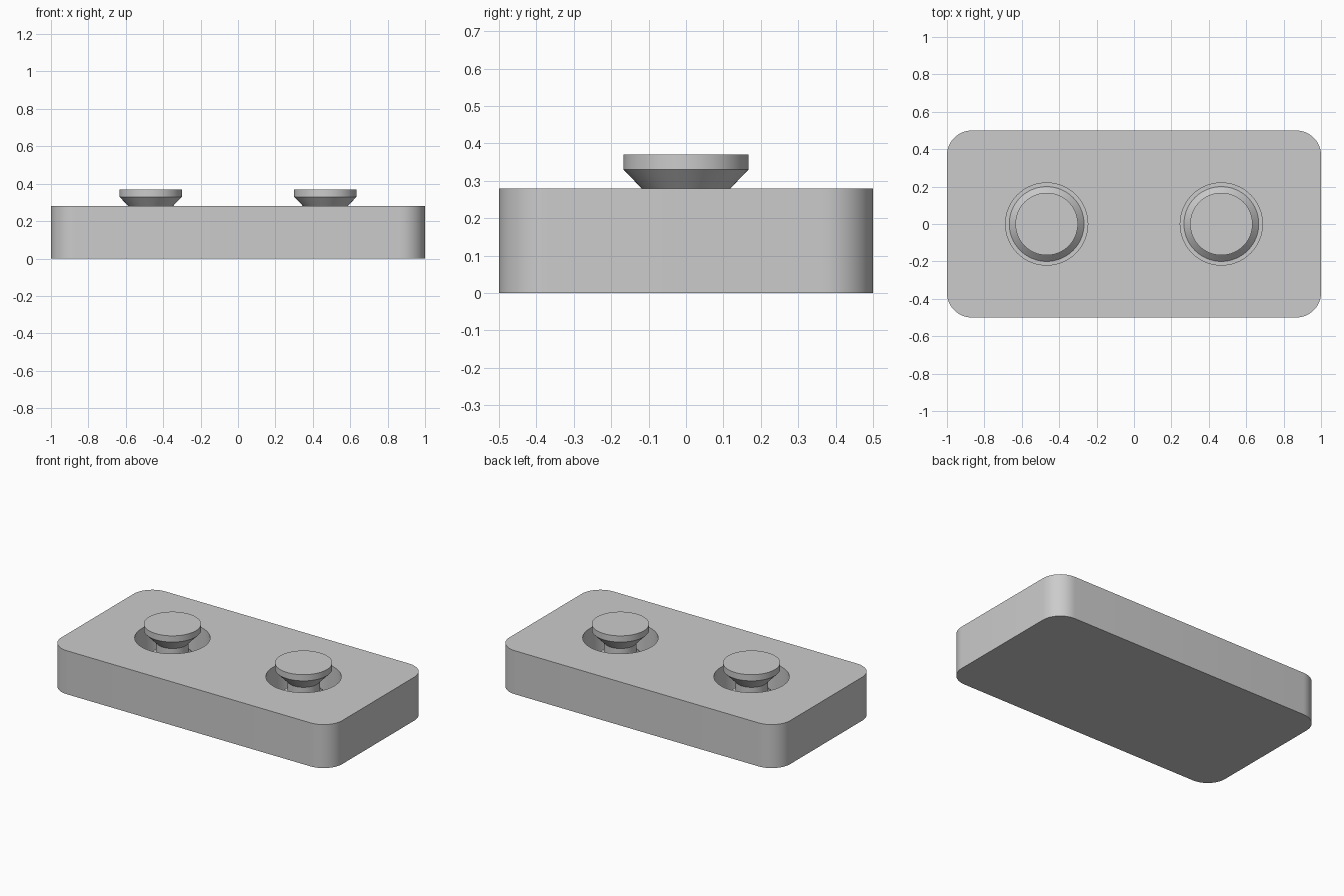
import bpy, bmesh, math

if "Cube" in bpy.data.objects:
    bpy.data.objects.remove(bpy.data.objects["Cube"])

gray = bpy.data.materials.new("light_gray")
gray.diffuse_color = (0.6, 0.6, 0.6, 1)
gray.use_nodes = True
gray.node_tree.nodes["Principled BSDF"].inputs["Base Color"].default_value = gray.diffuse_color

STUD_X = 0.467
FLOOR = 0.095


def add_object(name, bm):
    bmesh.ops.recalc_face_normals(bm, faces=bm.faces)
    mesh = bpy.data.meshes.new(name)
    bm.to_mesh(mesh)
    bm.free()
    mesh.materials.append(gray)
    obj = bpy.data.objects.new(name, mesh)
    bpy.context.collection.objects.link(obj)
    return obj


def lathe(name, profile, x, steps=64):
    bm = bmesh.new()
    verts = [bm.verts.new((r, 0, z)) for r, z in profile]
    edges = [bm.edges.new(pair) for pair in zip(verts, verts[1:])]
    bmesh.ops.spin(bm, geom=verts + edges, cent=(0, 0, 0), axis=(0, 0, 1),
                   angle=math.tau, steps=steps)
    bmesh.ops.remove_doubles(bm, verts=bm.verts, dist=1e-5)
    bmesh.ops.translate(bm, verts=bm.verts, vec=(x, 0, 0))
    return add_object(name, bm)


def shade(obj):
    bpy.ops.object.select_all(action='DESELECT')
    obj.select_set(True)
    bpy.context.view_layer.objects.active = obj
    bpy.ops.object.shade_smooth_by_angle(angle=math.radians(30))


# Block with rounded vertical corners
bm = bmesh.new()
bmesh.ops.create_cube(bm, size=1)
for v in bm.verts:
    v.co = (v.co.x * 2, v.co.y, (v.co.z + 0.5) * 0.28)
upright = [e for e in bm.edges if abs(e.verts[0].co.z - e.verts[1].co.z) > 0.1]
bmesh.ops.bevel(bm, geom=upright, offset=0.133, segments=12, profile=0.5,
                affect='EDGES')
block = add_object("block", bm)

# Round pockets cut into the top
for side in (-1, 1):
    cutter = lathe("pocket_cutter", [(0, FLOOR), (0.22, FLOOR), (0.22, 0.5), (0, 0.5)],
                   side * STUD_X)
    cutter.hide_render = True
    mod = block.modifiers.new("pocket", 'BOOLEAN')
    mod.operation = 'DIFFERENCE'
    mod.solver = 'EXACT'
    mod.object = cutter
    bpy.context.view_layer.objects.active = block
    bpy.ops.object.modifier_apply(modifier=mod.name)
    bpy.data.objects.remove(cutter)
shade(block)

# Spool-shaped studs: flared foot, neck, flared head with a flat cap
stud_profile = [(0.2, FLOOR), (0.095, 0.2), (0.095, 0.255),
                (0.167, 0.33), (0.167, 0.37), (0, 0.37)]
for name, side in (("left_stud", -1), ("right_stud", 1)):
    shade(lathe(name, stud_profile, side * STUD_X))
